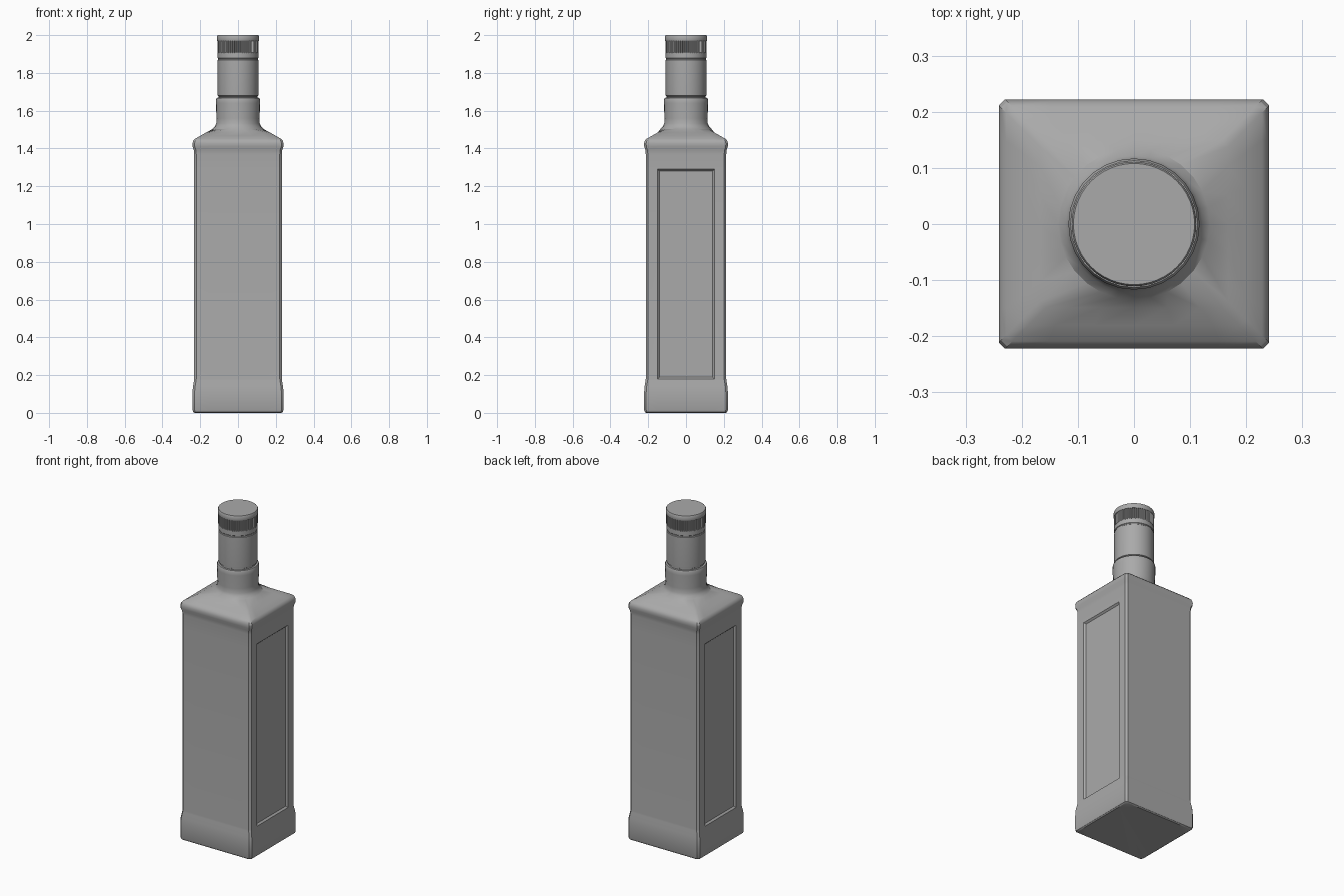
import bpy, bmesh, math

if "Cube" in bpy.data.objects:
    bpy.data.objects.remove(bpy.data.objects["Cube"])

glass = bpy.data.materials.new("plain grey")
glass.diffuse_color = (0.4, 0.4, 0.4, 1)
glass.use_nodes = True
glass.node_tree.nodes["Principled BSDF"].inputs["Base Color"].default_value = glass.diffuse_color


def finish(name, bm, angle=30):
    bmesh.ops.recalc_face_normals(bm, faces=bm.faces[:])
    mesh = bpy.data.meshes.new(name)
    bm.to_mesh(mesh)
    bm.free()
    ob = bpy.data.objects.new(name, mesh)
    bpy.context.collection.objects.link(ob)
    mesh.materials.append(glass)
    bpy.ops.object.select_all(action='DESELECT')
    ob.select_set(True)
    bpy.context.view_layer.objects.active = ob
    bpy.ops.object.shade_smooth_by_angle(angle=math.radians(angle))
    return ob


def loft(rings):
    """Skin a stack of equal-length point rings and cap both ends."""
    bm = bmesh.new()
    rows = [[bm.verts.new(p) for p in ring] for ring in rings]
    n = len(rows[0])
    for a, b in zip(rows, rows[1:]):
        for i in range(n):
            bm.faces.new((a[i], a[(i + 1) % n], b[(i + 1) % n], b[i]))
    bm.faces.new(rows[0])
    bm.faces.new(rows[-1])
    return bm


def box_ring(hx, hy, z, c=0.011):
    """Rectangle with clipped corners, seven points on each side."""
    pts = []
    for side in range(4):
        out, half = (hx, hy - c) if side % 2 == 0 else (hy, hx - c)
        inner = 0.15 * min(1, half / 0.2)
        for t in (-half, -inner, -inner / 2, 0, inner / 2, inner, half):
            x, y = out, t
            for _ in range(side):
                x, y = -y, x
            pts.append((x, y, z))
    return pts


def round_ring(r, z, n=28):
    k = 2 * math.pi / n
    return [(r * math.cos((i - 3) * k), r * math.sin((i - 3) * k), z) for i in range(n)]


def turned(name, profile, n=48):
    return finish(name, loft([round_ring(r, z, n) for r, z in profile]))


# Square body with flared base and shoulder, blending into the round neck
D = 0.019  # difference between half width and half depth
body_profile = [(0.230, 0.0), (0.237, 0.005), (0.241, 0.016), (0.241, 0.10), (0.239, 0.135),
                (0.233, 0.17), (0.232, 0.18), (0.232, 1.29), (0.232, 1.37), (0.234, 1.392),
                (0.240, 1.41), (0.241, 1.428), (0.237, 1.441), (0.228, 1.451),
                (0.20, 1.467), (0.168, 1.485)]
rings = [box_ring(h, h - D, z) for h, z in body_profile]
neck_profile = [(0.135, 1.503), (0.122, 1.517), (0.115, 1.532), (0.114, 1.56),
                (0.117, 1.64), (0.117, 1.658), (0.113, 1.668), (0.10, 1.669)]
rings += [round_ring(r, z) for r, z in neck_profile]
bm = loft(rings)

# Sunken framed panel on each side
for s in (-1, 1):
    panel = []
    for f in bm.faces:
        c = f.calc_center_median()
        if c.x * s > 0.231 and abs(c.y) < 0.15 and 0.5 < c.z < 1.0:
            panel.append(f)
    bm.normal_update()
    bmesh.ops.inset_region(bm, faces=panel, thickness=0.009, depth=-0.010, use_even_offset=True)
finish("bottle_body", bm, 28)

# Cap skirt with a groove near its top
turned("cap_skirt", [(0.102, 1.66), (0.102, 1.676), (0.107, 1.679), (0.108, 1.69),
                     (0.108, 1.868), (0.105, 1.871), (0.105, 1.876), (0.108, 1.879),
                     (0.108, 1.908)])

# Ribbed grip band
TEETH = 60


def gear_ring(z):
    pts = []
    for i in range(TEETH * 4):
        r = 0.109 if i % 4 < 2 else 0.103
        a = 2 * math.pi * i / (TEETH * 4)
        pts.append((r * math.cos(a), r * math.sin(a), z))
    return pts


finish("cap_grip_band", loft([gear_ring(1.905), gear_ring(1.972)]))

# Cap lid
turned("cap_lid", [(0.110, 1.970), (0.111, 1.973), (0.111, 1.994), (0.108, 2.0)])
